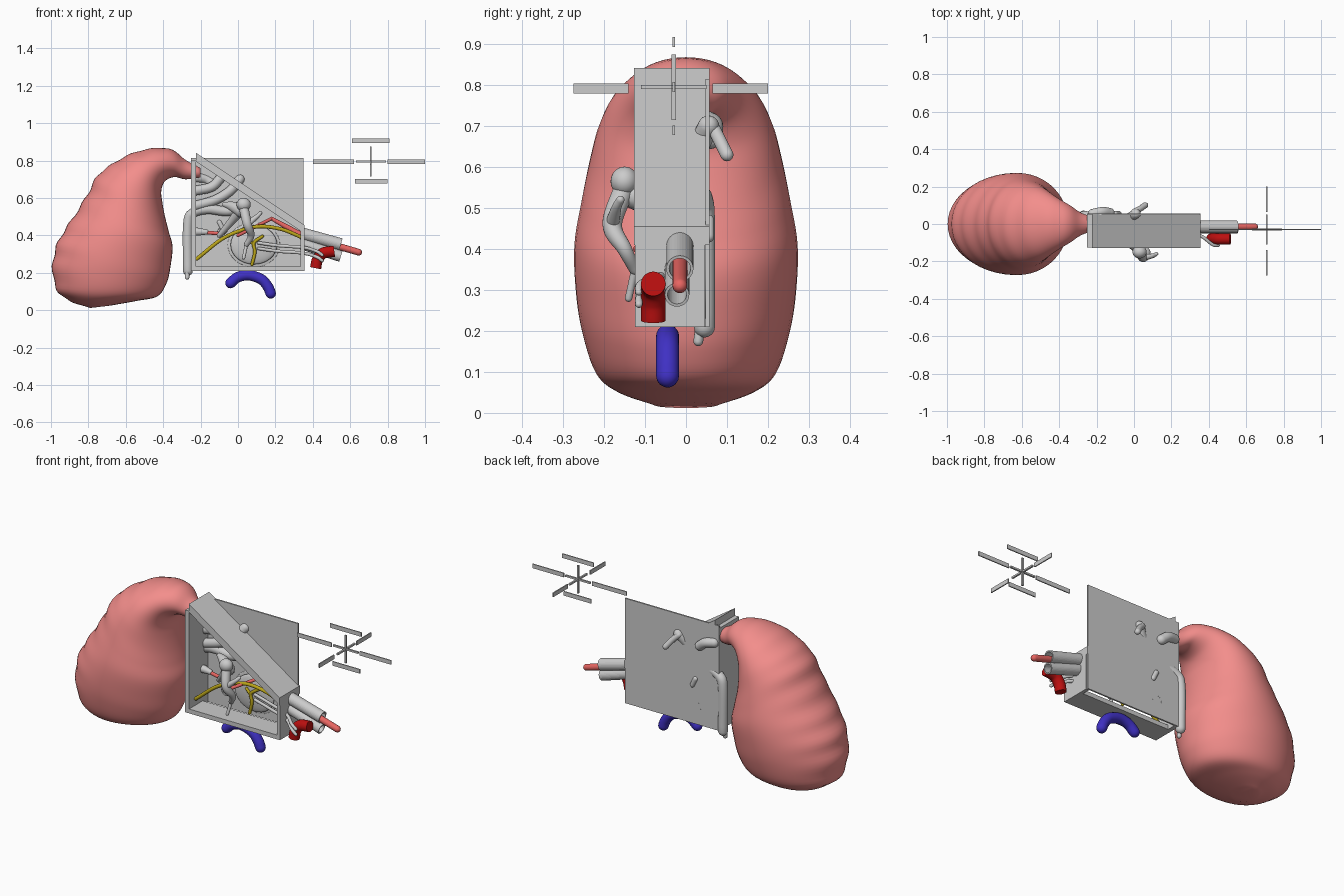
import bpy, math
from mathutils import Vector

if "Cube" in bpy.data.objects:
    bpy.data.objects.remove(bpy.data.objects["Cube"])


def mat(name, rgb):
    m = bpy.data.materials.new(name)
    m.diffuse_color = (*rgb, 1)
    m.use_nodes = True
    m.node_tree.nodes["Principled BSDF"].inputs["Base Color"].default_value = m.diffuse_color
    return m


PINK = mat("pink", (0.9, 0.27, 0.26))
RED = mat("red", (0.5, 0.005, 0.005))
BLUE = mat("blue", (0.05, 0.03, 0.55))
YELLOW = mat("yellow", (0.5, 0.38, 0.01))
TENDON = mat("tendon", (0.8, 0.13, 0.12))


def add_mesh(name, verts, faces, material=None, smooth=False):
    me = bpy.data.meshes.new(name)
    me.from_pydata([tuple(v) for v in verts], [], faces)
    me.polygons.foreach_set("use_smooth", [smooth] * len(me.polygons))
    if material:
        me.materials.append(material)
    ob = bpy.data.objects.new(name, me)
    bpy.context.collection.objects.link(ob)
    return ob


def spline(rows, steps):
    """Catmull-Rom through rows of numbers."""
    rows = [Vector(r) for r in rows]
    rows = [rows[0] * 2 - rows[1]] + rows + [rows[-1] * 2 - rows[-2]]
    out = []
    for i in range(1, len(rows) - 2):
        a, b, c, d = rows[i - 1:i + 3]
        for k in range(steps):
            t = k / steps
            out.append(0.5 * (2 * b + (c - a) * t + (2 * a - 5 * b + 4 * c - d) * t * t
                              + (3 * b - a - 3 * c + d) * t ** 3))
    return out + [rows[-2]]


def loft(name, rings, material=None):
    n = len(rings[0])
    faces = [(i * n + j, i * n + (j + 1) % n, (i + 1) * n + (j + 1) % n, (i + 1) * n + j)
             for i in range(len(rings) - 1) for j in range(n)]
    faces += [tuple(reversed(range(n))), tuple((len(rings) - 1) * n + j for j in range(n))]
    return add_mesh(name, [v for r in rings for v in r], faces, material, True)


def tube(name, pts, r, material=None, rounded=True, sides=20):
    """Swept tube; pts are (x, y, z) or (x, y, z, radius)."""
    rows = spline([p if len(p) == 4 else (*p, r) for p in pts], 8)
    path = [(Vector(q[:3]), q[3]) for q in rows]
    if rounded:
        d0 = (path[0][0] - path[1][0]).normalized()
        d1 = (path[-1][0] - path[-2][0]).normalized()
        angs = [math.radians(a) for a in (22, 45, 67, 86)]
        (p0, r0), (p1, r1) = path[0], path[-1]
        path = ([(p0 + d0 * r0 * math.sin(a), r0 * math.cos(a)) for a in reversed(angs)] + path
                + [(p1 + d1 * r1 * math.sin(a), r1 * math.cos(a)) for a in angs])
    rings, u = [], None
    for i, (p, rad) in enumerate(path):
        t = (path[min(i + 1, len(path) - 1)][0] - path[max(i - 1, 0)][0]).normalized()
        if u is None:
            u = t.orthogonal()
        u = (u - t * u.dot(t)).normalized()
        v = t.cross(u)
        rings.append([p + rad * (u * math.cos(a) + v * math.sin(a))
                      for a in (2 * math.pi * k / sides for k in range(sides))])
    ob = loft(name, rings, material)
    if not rounded:
        for f in ob.data.polygons[-2:]:
            f.use_smooth = False
    return ob


def pipe(name, a, b, ro, ri):
    """Straight hollow pipe."""
    a, b = Vector(a), Vector(b)
    t = (b - a).normalized()
    u = t.orthogonal().normalized()
    v = t.cross(u)
    n, verts, faces = 32, [], []
    for p, r in ((a, ro), (b, ro), (b, ri), (a, ri)):
        verts += [p + r * (u * math.cos(k * 2 * math.pi / n) + v * math.sin(k * 2 * math.pi / n))
                  for k in range(n)]
    for i in range(4):
        for j in range(n):
            k, m = (j + 1) % n, (i + 1) % 4
            faces.append((i * n + j, i * n + k, m * n + k, m * n + j))
    return add_mesh(name, verts, faces)


def prism(name, profile, y0, y1):
    """Extrude an xz profile along y."""
    n = len(profile)
    verts = [(x, y, z) for y in (y0, y1) for x, z in profile]
    faces = [tuple(range(n)), tuple(reversed(range(n, 2 * n)))]
    faces += [(j, j + n, (j + 1) % n + n, (j + 1) % n) for j in range(n)]
    return add_mesh(name, verts, faces)


def box(name, x0, x1, y0, y1, z0, z1):
    return prism(name, [(x0, z0), (x1, z0), (x1, z1), (x0, z1)], y0, y1)


def ball(name, c, size):
    bpy.ops.mesh.primitive_uv_sphere_add(segments=28, ring_count=16, location=c)
    ob = bpy.context.object
    ob.name, ob.scale = name, size
    bpy.ops.object.shade_smooth()


# Mastoid air cell: outer x,z / inner x,z / half width, with gentle lumps
cells = [(-.20, .76, -.20, .71, .03), (-.285, .807, -.28, .70, .06), (-.345, .855, -.34, .712, .10),
         (-.43, .868, -.39, .69, .14), (-.55, .845, -.41, .64, .185), (-.66, .79, -.405, .58, .215),
         (-.75, .72, -.39, .50, .235), (-.81, .61, -.37, .42, .255), (-.885, .49, -.35, .34, .272),
         (-.955, .38, -.36, .24, .27), (-.99, .26, -.38, .15, .255), (-.975, .12, -.43, .075, .22),
         (-.90, .05, -.54, .05, .165), (-.79, .012, -.68, .025, .075)]
rings = []
for n, s in enumerate(spline(cells, 6)):
    o, i = Vector((s[0], 0, s[1])), Vector((s[2], 0, s[3]))
    ring = []
    for k in range(48):
        a = k * math.pi / 24
        lump = 1 + .018 * math.sin(n * 1.05) * max(0, math.cos(a)) * min(1, n / 15)
        ring.append((o + i) / 2 + (o - i) / 2 * math.cos(a) * lump + Vector((0, s[4] * math.sin(a), 0)))
    rings.append(ring)
loft("mastoid_antrum", rings, PINK)

# Tympanic cavity walls
box("medial_wall", -.25, .35, .048, .057, .21, .815)
box("floor_wall", -.25, .355, -.125, .0, .21, .235)
box("posterior_wall", -.25, -.225, -.125, .048, .21, .80)
box("anterior_wall", .335, .355, -.125, .046, .21, .455)
prism("roof_wall", [(-.225, .795), (.355, .41), (.355, .455), (-.225, .842)], -.127, .057)

# Medial wall prominences
ball("promontory", (.085, .047, .35), (.14, .008, .12))
ball("promontory_dome", (.085, .03, .35), (.125, .022, .105))
pipe("round_window", (-.105, .04, .31), (-.105, .0575, .31), .03, .027)
tube("lateral_canal_lower", [(-.22, .025, .56), (-.12, .025, .59), (-.04, .028, .64), (.01, .055, .70)], .026)
tube("lateral_canal_upper", [(-.22, .025, .64), (-.14, .025, .66), (-.09, .028, .71)], .026)
tube("facial_canal", [(-.268, .045, .21), (-.268, .045, .46), (-.24, .04, .52), (-.16, .028, .54),
                      (-.05, .028, .53), (.03, .03, .57)], .026)
tube("facial_nerve_end", [(-.272, .03, .175), (-.27, .04, .25)], .012)
tube("geniculate_bend", [(.0, .065, .70), (.03, .08, .67), (.06, .10, .63)], .016)
tube("posterior_canal_back", [(-.22, .055, .71), (-.17, .065, .70), (-.13, .06, .67)], .026)
tube("window_back", [(-.10, .055, .47), (-.08, .055, .43)], .014)

# Ossicles
ball("malleus_head", (.03, -.15, .565), (.038, .034, .036))
tube("malleus_handle", [(.03, -.15, .55, .026), (.05, -.18, .46, .024), (.07, -.15, .40, .018),
                        (.045, -.125, .35, .014)], .02)
tube("malleus_process", [(.05, -.18, .46, .018), (.10, -.17, .50, .012), (.12, -.16, .52, .01)], .01)
tube("incus_body", [(-.07, -.07, .565, .014), (-.03, -.09, .555, .026), (.02, -.12, .53, .036)], .03)
tube("incus_long_process", [(.01, -.11, .53, .028), (-.04, -.07, .47, .02), (-.10, -.03, .40, .013)], .02)
tube("lateral_ligament", [(.045, -.125, .35), (.03, -.14, .28)], .009)
for dx in (-.018, .018):
    tube("stapes_crus", [(-.09, -.03, .40), (-.085 + dx, 0, .42), (-.08 + dx, .045, .43)], .008)

# Muscles and tendons
tube("stapedius_tendon", [(-.22, .0, .42), (-.10, -.02, .41)], .01, TENDON)
tube("stapedius_pyramid", [(-.22, .0, .42, .022), (-.17, -.008, .418, .014)], .02)
tube("tensor_tendon", [(.0, -.12, .40), (.18, -.01, .49)], .009, TENDON)
tube("tensor_muscle", [(.18, -.01, .49, .01), (.27, -.015, .44, .014), (.36, -.015, .395, .018),
                       (.645, -.015, .31, .018)], .018, TENDON)

# Canals leaving the front wall
pipe("tensor_canal", (.34, -.015, .41), (.55, -.015, .352), .033, .026)
pipe("auditory_tube", (.34, -.022, .355), (.55, -.022, .288), .030, .023)

# Nerves
tube("chorda_tympani", [(-.22, -.07, .275), (-.07, -.07, .39), (.09, -.07, .445), (.225, -.07, .435),
                        (.34, -.07, .39)], .010, YELLOW, sides=12)
tube("tympanic_nerve", [(.075, .0, .245), (.09, -.002, .31), (.085, -.002, .36), (.13, 0, .395)],
     .009, YELLOW, sides=12)
tube("tympanic_branch", [(.085, -.002, .35), (.055, .0, .38)], .008, YELLOW, sides=12)
for k in range(2):
    dz = k * .03
    tube("carotid_nerve", [(.11, .0, .36 - dz), (.22, -.02, .345 - dz), (.35, -.06, .335 - dz),
                           (.42, -.11, .315 - dz), (.45, -.115, .295 - dz)], .009, sides=12)

# Vessels
tube("carotid_artery", [(.415, -.08, .225), (.425, -.08, .27), (.455, -.08, .305), (.515, -.08, .315)],
     .03, RED, rounded=False, sides=28)
tube("jugular_vein", [(-.04, -.045, .145), (0, -.045, .177), (.06, -.045, .187), (.125, -.045, .165),
                      (.16, -.045, .125), (.175, -.045, .09)], .028, BLUE)

# Direction cross with blank label plates
X, Y, Z, R = .71, -.03, .795, .005
box("cross_x", X - .08, X + .08, Y - R, Y + R, Z - R, Z + R)
box("cross_y", X - R, X + R, Y - .08, Y + .08, Z - R, Z + R)
box("cross_z", X - R, X + R, Y - R, Y + R, Z - .08, Z + .08)
for x0, x1, zc in ((.80, 1.0, Z), (.40, .62, Z), (.61, .81, .905), (.625, .80, .69)):
    box("label_plate", x0, x1, Y - .003, Y + .003, zc - .012, zc + .012)
for y0, y1 in ((-.275, -.14), (.065, .20)):
    box("label_plate", X - .003, X + .003, y0, y1, Z - .015, Z + .009)
